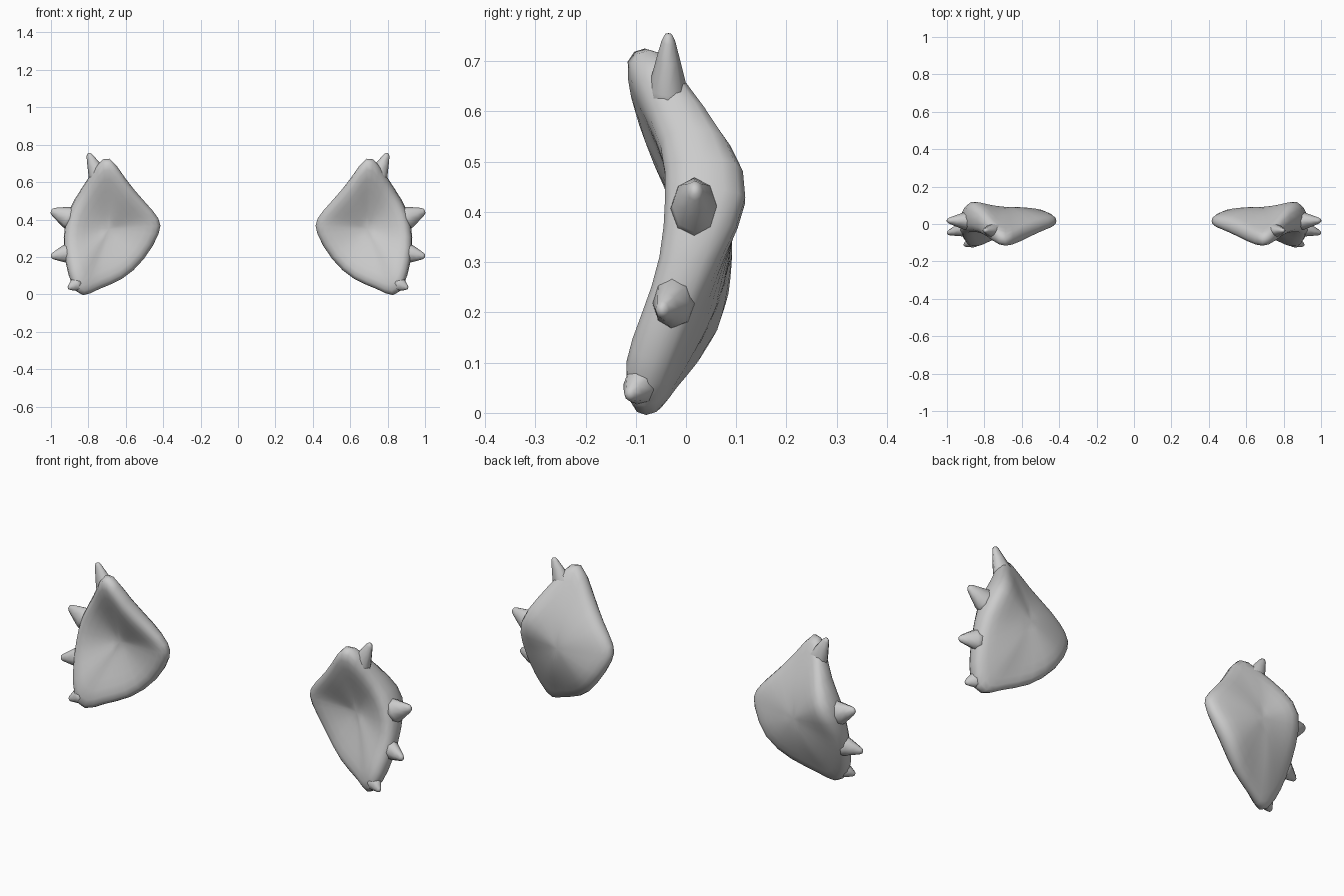
import bpy, bmesh, math
from mathutils import Vector

if "Cube" in bpy.data.objects:
    bpy.data.objects.remove(bpy.data.objects["Cube"])

def finish(name, bm, subdiv):
    bmesh.ops.recalc_face_normals(bm, faces=bm.faces)
    me = bpy.data.meshes.new(name)
    bm.to_mesh(me)
    bm.free()
    me.shade_smooth()
    ob = bpy.data.objects.new(name, me)
    bpy.context.collection.objects.link(ob)
    m = ob.modifiers.new("mirror", 'MIRROR')
    m.use_mirror_merge = False
    if subdiv:
        s = ob.modifiers.new("smooth", 'SUBSURF')
        s.levels = s.render_levels = subdiv
    return ob

def loft(bm, start, rings, end):
    """Skin closed rings between two pole points."""
    a, b = bm.verts.new(start), bm.verts.new(end)
    vs = [[bm.verts.new(p) for p in r] for r in rings]
    n = len(vs[0])
    for i in range(n):
        j = (i + 1) % n
        bm.faces.new((a, vs[0][i], vs[0][j]))
        bm.faces.new((b, vs[-1][j], vs[-1][i]))
        for r, s in zip(vs, vs[1:]):
            bm.faces.new((r[i], s[i], s[j], r[j]))

# Dished ear-like shell: rim outline as x, z, front y, back y
rim = [(.69, .755, -.145, -.045), (.605, .61, -.115, .0), (.50, .49, -.06, .05),
       (.415, .40, -.025, .05), (.415, .335, -.02, .06), (.50, .185, -.01, .10),
       (.62, .075, -.055, .03), (.75, .035, -.09, -.01), (.83, -.02, -.13, -.04),
       (.89, .05, -.15, -.02), (.92, .17, -.105, .025), (.935, .30, -.06, .07),
       (.91, .45, -.055, .15), (.835, .56, -.055, .105), (.755, .69, -.115, .005)]
cx, cz, front_c, back_c = .69, .35, .005, .093

def ring(scale, side, weight):
    pts = []
    for x, z, yf, yb in rim:
        edge, centre = ((yf, front_c), (yb, back_c))[side]
        mid = (yf + yb) / 2
        y = centre + (edge - centre) * weight
        if scale >= 1:
            y = mid + (edge - mid) * .5
        pts.append((cx + (x - cx) * scale, y, cz + (z - cz) * scale))
    return pts

bm = bmesh.new()
loft(bm, (cx, front_c, cz),
     [ring(.25, 0, .2), ring(.55, 0, .55), ring(.88, 0, .95), ring(1.02, 0, 1),
      ring(1.02, 1, 1), ring(.88, 1, 1), ring(.55, 1, .42), ring(.25, 1, .1)],
     (cx, back_c, cz))
finish("ear_shell", bm, 1)

# Blunt spikes along the outer edge: base, tip, radius across, radius in depth
spikes = [((.735, -.037, .605), (.80, -.035, .755), .055, .043),
          ((.88, .016, .40), (1.0, .018, .447), .066, .05),
          ((.89, -.02, .222), (1.0, -.05, .203), .056, .044),
          ((.855, -.088, .058), (.908, -.115, .033), .042, .036)]
for k, (base, tip, r, d) in enumerate(spikes):
    base, tip = Vector(base), Vector(tip)
    axis = tip - base
    u = axis.cross(Vector((0, 1, 0))).normalized()
    v = axis.cross(u).normalized()
    rings = []
    for t, f in ((0, 1), (.3, .88), (.65, .56), (.9, .32), (.98, .18)):
        rings.append([base + axis * t + (u * math.cos(q) * r + v * math.sin(q) * d) * f
                      for q in [math.tau * i / 8 for i in range(8)]])
    bm = bmesh.new()
    loft(bm, base, rings, tip)
    finish("edge_spike_%d" % (k + 1), bm, 0)
